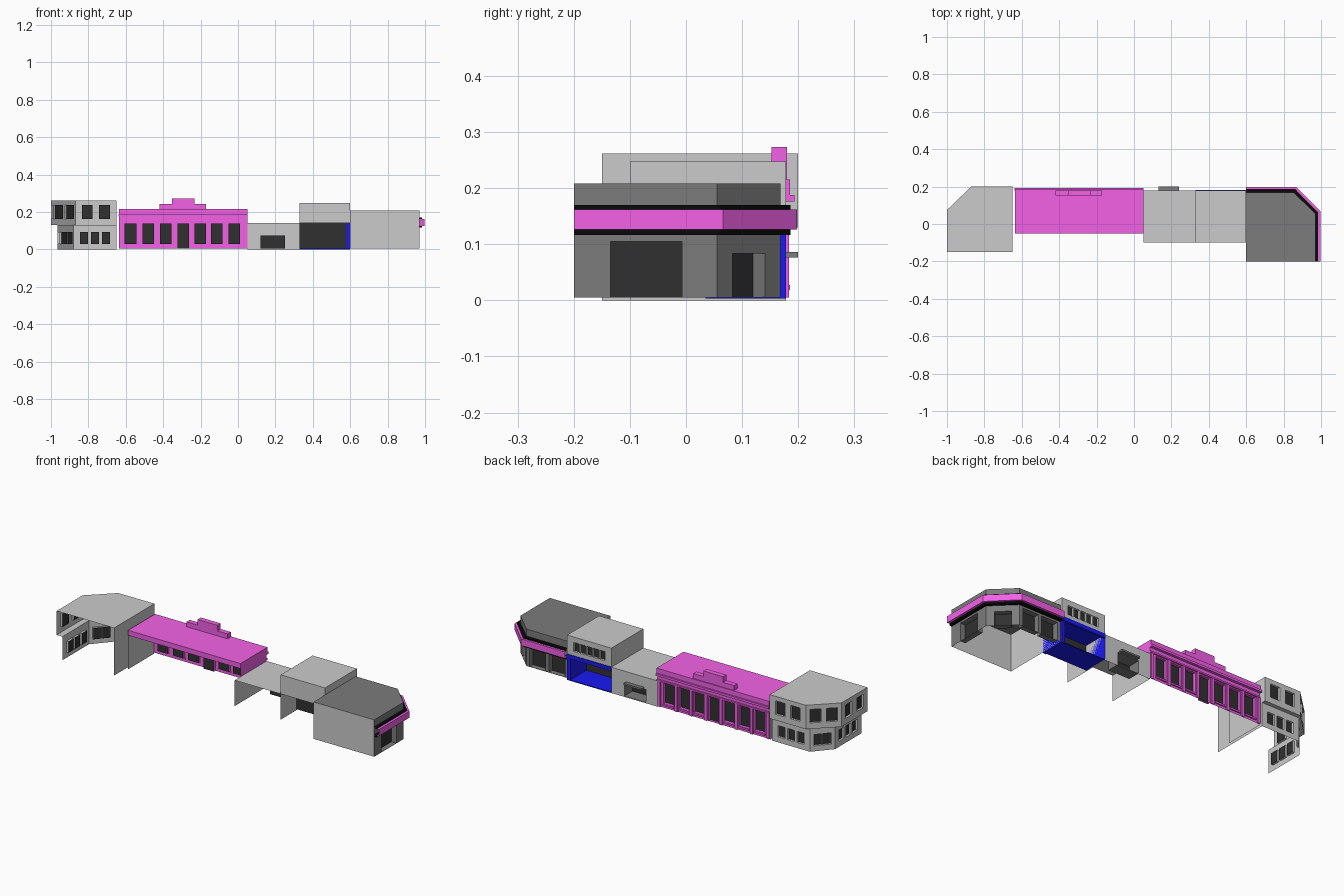
import bpy, bmesh
from mathutils import Vector

if "Cube" in bpy.data.objects:
    bpy.data.objects.remove(bpy.data.objects["Cube"])


def mat(name, r, g, b):
    m = bpy.data.materials.new(name)
    m.diffuse_color = (r, g, b, 1)
    m.use_nodes = True
    m.node_tree.nodes["Principled BSDF"].inputs["Base Color"].default_value = m.diffuse_color
    return m


PINK = mat("magenta", 0.9, 0.12, 0.8)
BLUE = mat("blue", 0.01, 0.01, 0.9)
DARK = mat("dark_glass", 0.03, 0.03, 0.03)
SLATE = mat("dark_grey", 0.2, 0.2, 0.2)
BLACK = mat("black", 0.003, 0.003, 0.003)
GREY = mat("grey", 0.6, 0.6, 0.6)


def make(name, quads, mats):
    """quads: list of (points, material index)"""
    bm = bmesh.new()
    for pts, mi in quads:
        f = bm.faces.new([bm.verts.new(p) for p in pts])
        f.material_index = mi
    bmesh.ops.remove_doubles(bm, verts=bm.verts, dist=1e-5)
    me = bpy.data.meshes.new(name)
    bm.to_mesh(me)
    bm.free()
    for m in mats:
        me.materials.append(m)
    ob = bpy.data.objects.new(name, me)
    bpy.context.collection.objects.link(ob)
    return ob


def wall(name, a, b, z0, z1, holes=(), depth=0.012, m=GREY, reveal=None):
    """Sheet wall from a to b (inside on the left) with recessed dark panes."""
    a, b = Vector((*a, 0)), Vector((*b, 0))
    d = (b - a).normalized()
    n = Vector((-d.y, d.x, 0))
    L = (b - a).length
    P = lambda u, v, w=0: a + d * u + n * w + Vector((0, 0, v))
    us = sorted({0, L, *[h[0] for h in holes], *[h[1] for h in holes]})
    vs = sorted({z0, z1, *[h[2] for h in holes], *[h[3] for h in holes]})
    q = []
    for u, U in zip(us, us[1:]):
        for v, V in zip(vs, vs[1:]):
            cu, cv = (u + U) / 2, (v + V) / 2
            if U - u > 1e-5 and not any(h[0] < cu < h[1] and h[2] < cv < h[3] for h in holes):
                q.append(([P(u, v), P(U, v), P(U, V), P(u, V)][::-1], 0))
    for u, U, v, V in holes:
        c = [(u, v), (U, v), (U, V), (u, V)]
        for s, t in zip(c, c[1:] + c[:1]):
            q.append(([P(*s), P(*t), P(*t, depth), P(*s, depth)], 2))
        q.append(([P(*s, depth) for s in c][::-1], 1))
    return make(name, q, [m, DARK, reveal or m])


def box(name, x0, x1, y0, y1, z0, z1, m=GREY):
    bpy.ops.mesh.primitive_cube_add(size=1, location=((x0 + x1) / 2, (y0 + y1) / 2, (z0 + z1) / 2))
    o = bpy.context.object
    o.name, o.scale = name, (x1 - x0, y1 - y0, z1 - z0)
    o.data.materials.append(m)
    return o


def flat(name, pts, z, m=GREY):
    return make(name, [([(x, y, z) for x, y in pts], 0)], [m])


def band(name, inner, outer, z0, z1, m):
    """Strip along an open path: underside, outer face and top."""
    q = []
    for i in range(len(inner) - 1):
        a, b, A, B = inner[i], inner[i + 1], outer[i], outer[i + 1]
        q.append(([(*a, z0), (*b, z0), (*B, z0), (*A, z0)], 0))
        if z1 > z0:
            q.append(([(*A, z0), (*B, z0), (*B, z1), (*A, z1)], 0))
            q.append(([(*A, z1), (*B, z1), (*b, z1), (*a, z1)], 0))
    return make(name, q, [m])


def row(L, n, w, v, V, margin):
    """n evenly spaced openings along a wall of length L"""
    step = (L - 2 * margin - w) / max(n - 1, 1)
    return [(margin + i * step, margin + i * step + w, v, V) for i in range(n)]


# Corner building with overhanging upper storey
up = [(-0.65, 0.2), (-0.87, 0.2), (-1, 0.075), (-1, -0.15)]
low = [(-0.65, 0.178), (-0.88, 0.178), (-0.965, 0.08), (-0.965, -0.15)]
for i, (nu, nl) in enumerate(((2, 3), (2, 2), (2, 3))):
    for tag, path, n, w, z in (("upper", up, nu, 0.057, (0.13, 0.262, 0.163, 0.237)),
                               ("lower", low, nl, 0.043, (0, 0.13, 0.03, 0.092))):
        L = (Vector(path[i]) - Vector(path[i + 1])).length
        wall(f"corner_{tag}_wall_{i}", path[i], path[i + 1], z[0], z[1],
             row(L, n, w, z[2], z[3], 0.035 if i != 1 else 0.02))
band("corner_soffit", low, up, 0.13, 0.13, GREY)
wall("corner_side_wall", (-0.65, -0.15), (-0.65, 0.178), 0, 0.262)
wall("corner_side_upper", (-0.65, 0.178), (-0.65, 0.2), 0.13, 0.262)
flat("corner_roof", [(-0.65, -0.15)] + up, 0.262)

# Magenta terrace
cx = [-0.575, -0.48, -0.387, -0.293, -0.202, -0.114, -0.02]
holes = [(0.05 - x - 0.031, 0.05 - x + 0.031, 0.006 if i == 3 else 0.028, 0.14)
         for i, x in reversed(list(enumerate(cx)))]
wall("terrace_front", (0.05, 0.178), (-0.635, 0.178), 0.005, 0.19, holes, 0.015, PINK)
wall("terrace_end_right", (0.05, -0.05), (0.05, 0.178), 0.14, 0.215, m=PINK)
wall("terrace_end_left", (-0.635, 0.178), (-0.635, -0.05), 0, 0.215)
box("terrace_roof", -0.635, 0.05, -0.05, 0.185, 0.187, 0.215, PINK)
box("terrace_cornice", -0.638, 0.05, 0.178, 0.193, 0.176, 0.188, PINK)
box("terrace_ledge", -0.635, 0.05, 0.178, 0.186, 0.146, 0.154, PINK)
for i, x in enumerate([-0.626] + [(a + b) / 2 for a, b in zip(cx, cx[1:])] + [0.037]):
    box(f"pilaster_{i}", x - 0.008, x + 0.008, 0.178, 0.184, 0.005, 0.146, PINK)
for i, x in enumerate(cx):
    if i != 3:
        box(f"sill_{i}", x - 0.034, x + 0.034, 0.176, 0.185, 0.018, 0.027, PINK)
box("pediment_base", -0.42, -0.17, 0.152, 0.18, 0.215, 0.242, PINK)
box("pediment_top", -0.352, -0.232, 0.152, 0.18, 0.242, 0.273, PINK)

# Low link building with recessed doorway
wall("link_front", (0.33, 0.178), (0.05, 0.178), 0, 0.142, [(0.08, 0.21, 0.005, 0.075)], 0.07, reveal=SLATE)
wall("link_side_left", (0.05, 0.178), (0.05, -0.1), 0, 0.142)
flat("link_roof", [(0.05, -0.1), (0.33, -0.1), (0.33, 0.178), (0.05, 0.178)], 0.142)
box("link_canopy", 0.13, 0.24, 0.178, 0.2, 0.076, 0.086, SLATE)

# Blue shop with grey upper floor
wall("shop_recess", (0.6, 0.178), (0.33, 0.178), 0, 0.142, [(0.0, 0.27, 0.005, 0.142)], 0.14, BLUE, BLUE)
box("shop_fascia", 0.33, 0.6, 0.17, 0.182, 0.122, 0.144, BLUE)
box("shop_pillar", 0.58, 0.6, 0.035, 0.178, 0.003, 0.142, BLUE)
wall("shop_upper_front", (0.6, 0.178), (0.33, 0.178), 0.142, 0.247, row(0.27, 5, 0.033, 0.167, 0.217, 0.04))
wall("shop_upper_back", (0.33, -0.1), (0.6, -0.1), 0.142, 0.247)
wall("shop_side_left", (0.33, 0.178), (0.33, -0.1), 0, 0.247)
wall("shop_side_right", (0.6, -0.1), (0.6, 0.178), 0.142, 0.247)
flat("shop_roof", [(0.33, -0.1), (0.6, -0.1), (0.6, 0.178), (0.33, 0.178)], 0.247)

# Dark corner shop with sign band
e = [(0.97, -0.2), (0.97, 0.055), (0.855, 0.168), (0.6, 0.168)]
e_black = [(0.985, -0.2), (0.985, 0.062), (0.862, 0.186), (0.6, 0.186)]
e_pink = [(0.998, -0.2), (0.998, 0.066), (0.866, 0.198), (0.6, 0.198)]
e_holes = [[(0.065, 0.193, 0.006, 0.105)], [(0.04, 0.122, 0.006, 0.083)],
           [(0.02, 0.118, 0.006, 0.105), (0.137, 0.235, 0.006, 0.105)]]
for i, h in enumerate(e_holes):
    wall(f"corner_shop_wall_{i}", e[i], e[i + 1], 0.005, 0.208, h, 0.03, SLATE)
flat("corner_shop_roof", [(0.6, -0.2)] + e, 0.208, SLATE)
wall("corner_shop_back", (0.6, -0.2), (0.97, -0.2), 0.005, 0.208)
wall("corner_shop_side", (0.6, 0.168), (0.6, -0.2), 0.005, 0.208)
band("sign_lower_trim", e, e_black, 0.116, 0.126, BLACK)
band("sign_band", e, e_pink, 0.126, 0.162, PINK)
band("sign_upper_trim", e, e_black, 0.162, 0.17, BLACK)
